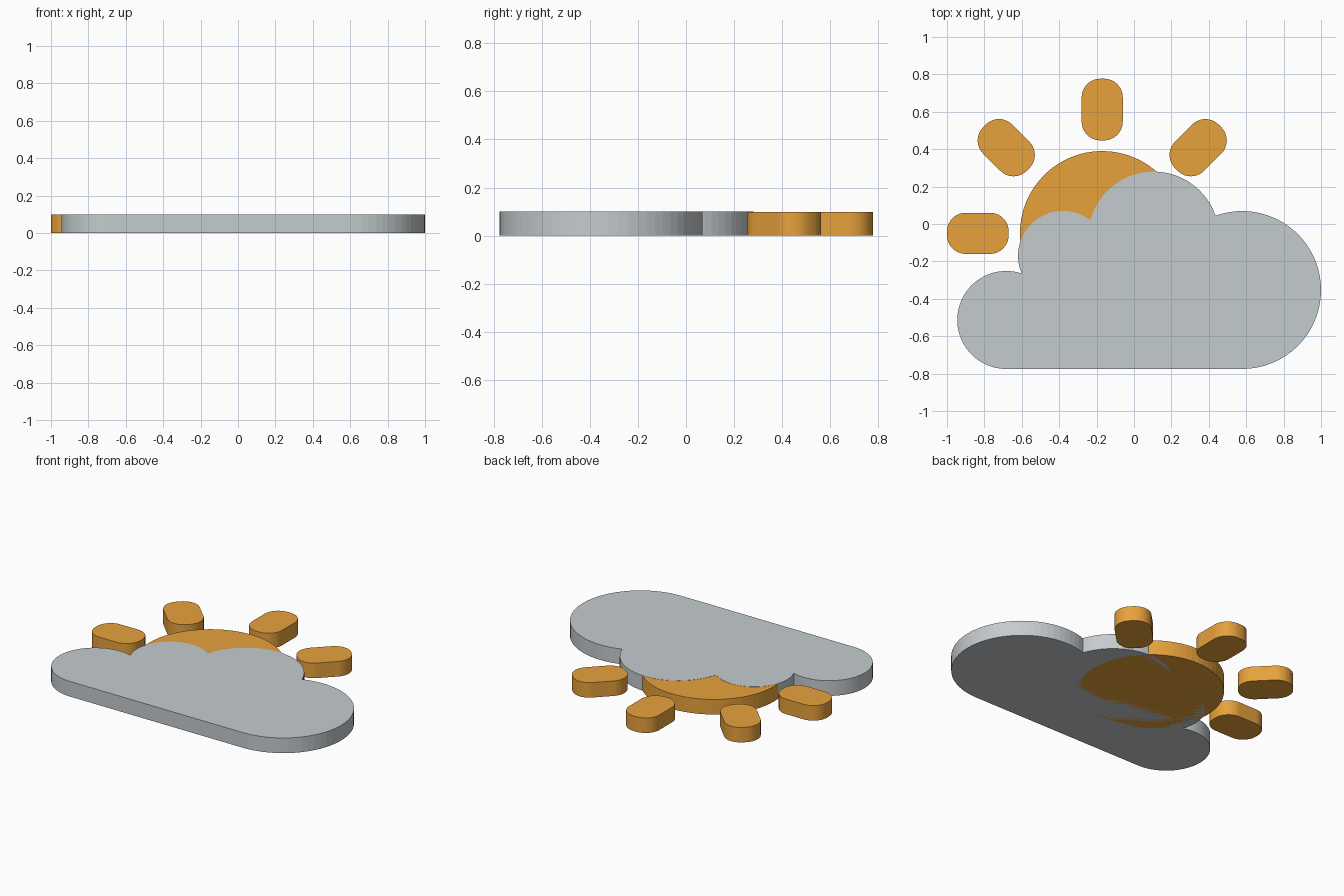
import bpy, bmesh
from math import pi, sin, cos, atan2, sqrt, ceil, tau
from mathutils import Vector

if "Cube" in bpy.data.objects:
    bpy.data.objects.remove(bpy.data.objects["Cube"])


def material(name, rgb):
    mat = bpy.data.materials.new(name)
    mat.diffuse_color = (*rgb, 1)
    mat.use_nodes = True
    mat.node_tree.nodes["Principled BSDF"].inputs["Base Color"].default_value = mat.diffuse_color
    return mat


def plate(name, points, height, mat):
    """Extrude a flat outline up from the ground."""
    bm = bmesh.new()
    face = bm.faces.new([bm.verts.new((p[0], p[1], 0)) for p in points])
    top = bmesh.ops.extrude_face_region(bm, geom=[face], use_keep_orig=True)["geom"]
    bmesh.ops.translate(bm, vec=(0, 0, height),
                        verts=[g for g in top if isinstance(g, bmesh.types.BMVert)])
    bmesh.ops.recalc_face_normals(bm, faces=bm.faces)
    mesh = bpy.data.meshes.new(name)
    bm.to_mesh(mesh)
    bm.free()
    mesh.materials.append(mat)
    obj = bpy.data.objects.new(name, mesh)
    bpy.context.collection.objects.link(obj)
    return obj


def arc(c, r, a0, a1, step=tau / 64):
    n = max(2, ceil(abs(a1 - a0) / step))
    return [Vector((c[0] + r * cos(a0 + (a1 - a0) * i / n),
                    c[1] + r * sin(a0 + (a1 - a0) * i / n))) for i in range(n + 1)]


def crossing(a, b):
    """Upper intersection of two neighbouring puffs."""
    (c0, r0), (c1, r1) = a, b
    c0, c1 = Vector(c0), Vector(c1)
    d = (c1 - c0).length
    u = (c1 - c0) / d
    t = (r0 * r0 - r1 * r1 + d * d) / (2 * d)
    return c0 + u * t + Vector((-u.y, u.x)) * sqrt(r0 * r0 - t * t)


orange = material("sun_orange", (0.80, 0.36, 0.045))
pale = material("cloud_grey", (0.56, 0.60, 0.62))

# Cloud: four puffs, left to right, joined by a flat base
puffs = [((-0.683, -0.513), 0.262), ((-0.38, -0.17), 0.24),
         ((0.105, -0.07), 0.35), ((0.578, -0.353), 0.422)]
joins = [crossing(a, b) for a, b in zip(puffs, puffs[1:])]
outline = []
for i, (c, r) in enumerate(puffs):
    start = 1.5 * pi if i == 0 else atan2(joins[i - 1].y - c[1], joins[i - 1].x - c[0])
    end = -0.5 * pi if i == 3 else atan2(joins[i].y - c[1], joins[i].x - c[0])
    while start < end:
        start += tau
    pts = arc(c, r, start, end)
    outline += pts if i == 0 else pts[1:]
plate("cloud", outline, 0.1, pale)

# Sun disc, tucked into the cloud
sun = (-0.17, -0.05)
plate("sun_disc", arc(sun, 0.44, 0, tau)[:-1], 0.099, orange)

# Rays: rounded bars pointing away from the sun
L, W, R = 0.165, 0.11, 0.1
bar = []
for k, (sx, sy) in enumerate([(1, 1), (-1, 1), (-1, -1), (1, -1)]):
    bar += arc((sx * (L - R), sy * (W - R)), R, k * pi / 2, (k + 1) * pi / 2, tau / 40)
for name, x, y, ang in [("ray_left", -0.835, -0.05, pi),
                        ("ray_upper_left", -0.683, 0.408, 0.75 * pi),
                        ("ray_top", -0.17, 0.612, 0.5 * pi),
                        ("ray_upper_right", 0.343, 0.408, 0.25 * pi)]:
    ray = plate(name, bar, 0.099, orange)
    ray.location = (x, y, 0)
    ray.rotation_euler.z = ang
